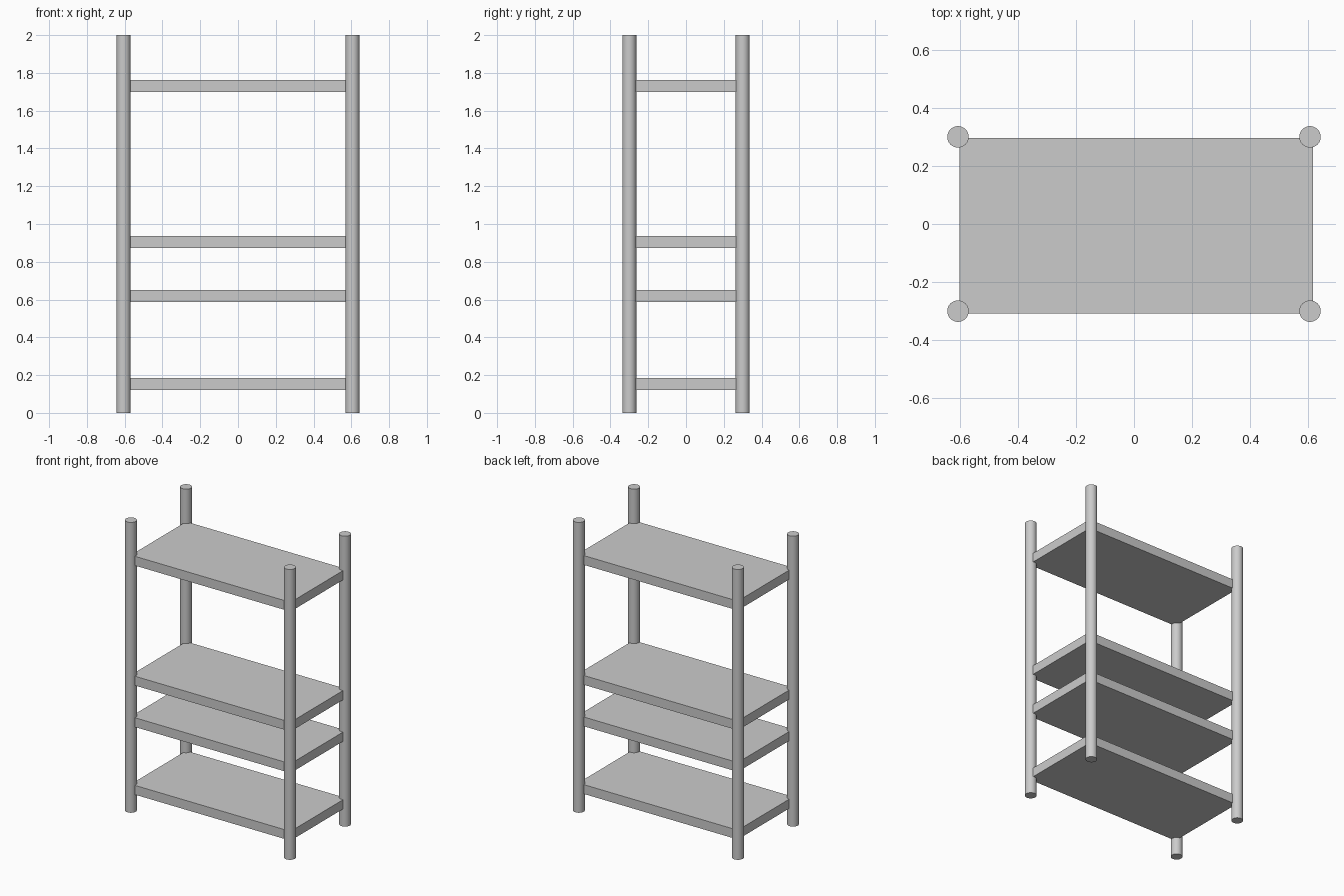
import bpy
import math

if "Cube" in bpy.data.objects:
    bpy.data.objects.remove(bpy.data.objects["Cube"])

POST_X, POST_Y, POST_R, HEIGHT = 0.606, 0.30, 0.037, 2.0
SHELF_SIZE = (1.217, 0.603, 0.064)
SHELF_CENTRE = (0.007, -0.006)


def add_post(name, x, y):
    bpy.ops.mesh.primitive_cylinder_add(
        vertices=32, radius=POST_R, depth=HEIGHT, location=(x, y, HEIGHT / 2))
    bpy.context.object.name = name
    bpy.ops.object.shade_smooth_by_angle(angle=math.radians(30))


def add_shelf(name, z):
    bpy.ops.mesh.primitive_cube_add(size=1, location=(*SHELF_CENTRE, z))
    shelf = bpy.context.object
    shelf.name = name
    shelf.scale = SHELF_SIZE
    bpy.ops.object.transform_apply(location=False, rotation=False, scale=True)


# Four round corner posts
for x_name, sx in (("left", -1), ("right", 1)):
    for y_name, sy in (("front", -1), ("back", 1)):
        add_post(f"{y_name}_{x_name}_post", sx * POST_X, sy * POST_Y)

# Shelves, running through the posts at the corners
for name, z in (("bottom_shelf", 0.152), ("lower_middle_shelf", 0.618),
                ("upper_middle_shelf", 0.904), ("top_shelf", 1.73)):
    add_shelf(name, z)
